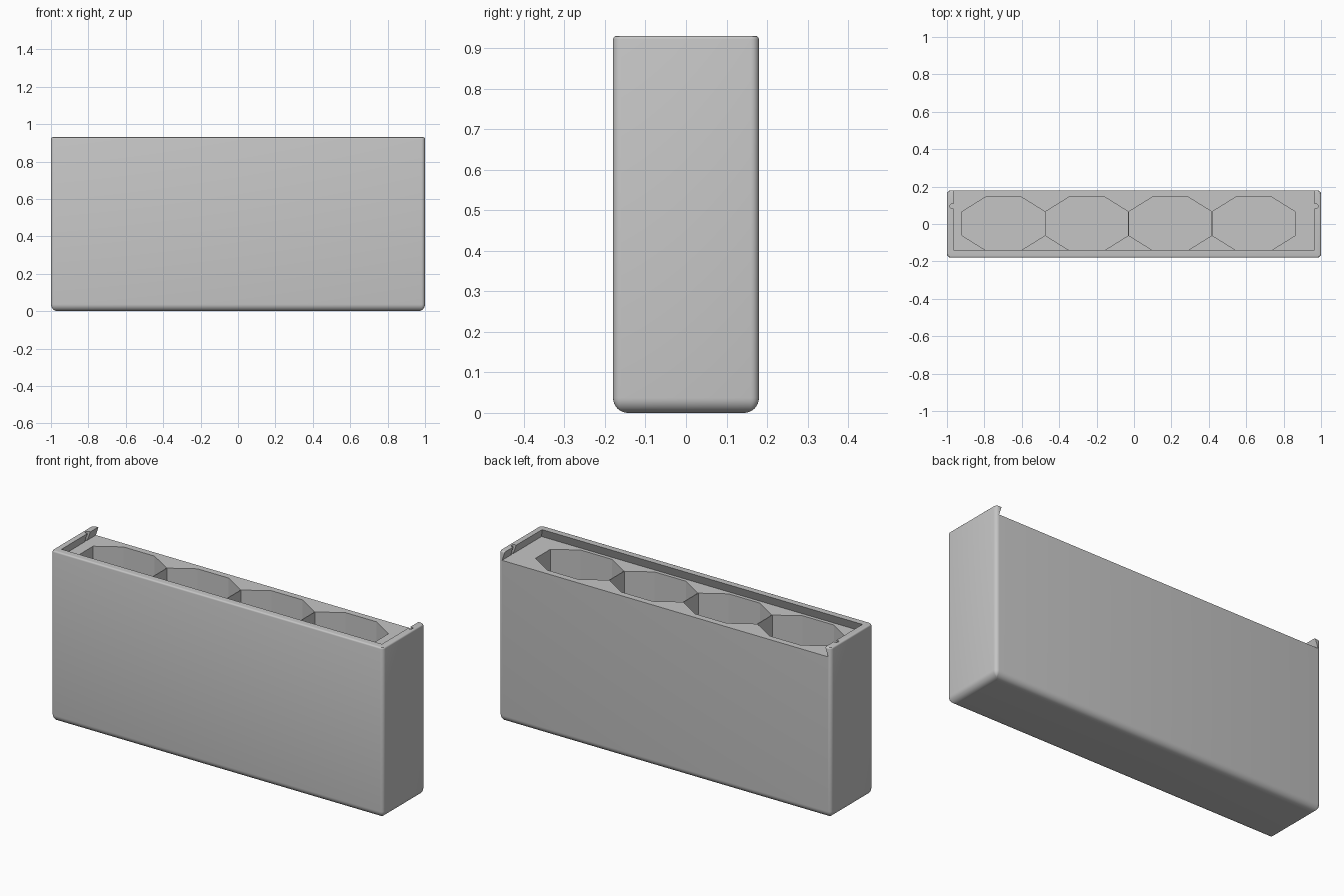
import bpy, bmesh, math

cube = bpy.data.objects.get("Cube")
if cube:
    bpy.data.objects.remove(cube, do_unlink=True)

HX, HY, H = 1.0, 0.18, 0.93      # half width, half depth, height
FLOOR = 0.88                     # floor of the lid recess
POCKET_BASE = 0.04

grey = bpy.data.materials.new("plain_grey")
grey.use_nodes = True
grey.diffuse_color = (0.56, 0.56, 0.56, 1)
grey.node_tree.nodes["Principled BSDF"].inputs["Base Color"].default_value = (0.56, 0.56, 0.56, 1)


def loft(name, rings):
    """Solid skinned through a stack of equal-length outlines."""
    bm = bmesh.new()
    loops = [[bm.verts.new(p) for p in ring] for ring in rings]
    for low, high in zip(loops, loops[1:]):
        n = len(low)
        for i in range(n):
            j = (i + 1) % n
            bm.faces.new((low[i], low[j], high[j], high[i]))
    bm.faces.new(loops[0][::-1])
    bm.faces.new(loops[-1])
    bmesh.ops.recalc_face_normals(bm, faces=bm.faces)
    mesh = bpy.data.meshes.new(name)
    bm.to_mesh(mesh)
    bm.free()
    obj = bpy.data.objects.new(name, mesh)
    bpy.context.collection.objects.link(obj)
    mesh.materials.append(grey)
    return obj


def rounded_outline(z, inset, steps=5):
    r = max(0.02 - inset, 0.003)
    ring = []
    for quarter, (sx, sy) in enumerate([(1, 1), (-1, 1), (-1, -1), (1, -1)]):
        for k in range(steps + 1):
            a = math.pi / 2 * (quarter + k / steps)
            ring.append((sx * (HX - inset - r) + r * math.cos(a),
                         sy * (HY - inset - r) + r * math.sin(a), z))
    return ring


def prism(name, outline, z0, z1):
    return loft(name, [[(x, y, z) for x, y in outline] for z in (z0, z1)])


# Outer body with rounded bottom and slightly eased rim
R, E, N = 0.037, 0.008, 8
rings = []
for k in range(N + 1):
    a = math.pi / 2 * k / N
    rings.append(rounded_outline(R * (1 - math.sin(a)) if k == N else R - R * math.sin(a),
                                 R - R * math.cos(a)))
rings.reverse()
for k in range(4):
    a = math.pi / 2 * k / 3
    rings.append(rounded_outline(H - E + E * math.sin(a), E - E * math.cos(a)))
body = loft("storage_box", rings)

# Dovetail recess for a sliding lid, open at the back
cutters = []


def dovetail(z):
    t = (z - FLOOR) / (H - FLOOR)
    x, y = 0.982 - 0.017 * t, -0.16 + 0.02 * t
    return [(-x, y, z), (x, y, z), (x, 0.3, z), (-x, 0.3, z)]


cutters.append(loft("lid_recess_cutter", [dovetail(FLOOR), dovetail(H + 0.02)]))

# Row of four eight-sided pockets
for i in range(4):
    cx, cy = -0.698 + 0.446 * i, 0.002
    octagon = [(0.221, -0.064), (0.221, 0.064), (0.094, 0.143), (-0.094, 0.143),
               (-0.221, 0.064), (-0.221, -0.064), (-0.094, -0.143), (0.094, -0.143)]
    cutters.append(prism("pocket_cutter", [(cx + x, cy + y) for x, y in octagon],
                         POCKET_BASE, FLOOR + 0.015))

# Small round latch notches in the side rails
for s in (-1, 1):
    circle = [(s * 0.972 + 0.013 * math.cos(k * math.pi / 8),
               0.095 + 0.013 * math.sin(k * math.pi / 8)) for k in range(16)]
    cutters.append(prism("notch_cutter", circle, FLOOR + 0.001, H + 0.02))

for cutter in cutters:
    cutter.hide_render = True
    mod = body.modifiers.new("cut", 'BOOLEAN')
    mod.operation = 'DIFFERENCE'
    mod.solver = 'EXACT'
    mod.object = cutter

# Bake the cuts and remove the helpers
bpy.context.view_layer.update()
graph = bpy.context.evaluated_depsgraph_get()
result = bpy.data.meshes.new_from_object(body.evaluated_get(graph))
body.modifiers.clear()
body.data = result
for cutter in cutters:
    bpy.data.objects.remove(cutter, do_unlink=True)

bpy.ops.object.select_all(action='DESELECT')
body.select_set(True)
bpy.context.view_layer.objects.active = body
bpy.ops.object.shade_smooth_by_angle(angle=math.radians(30))
